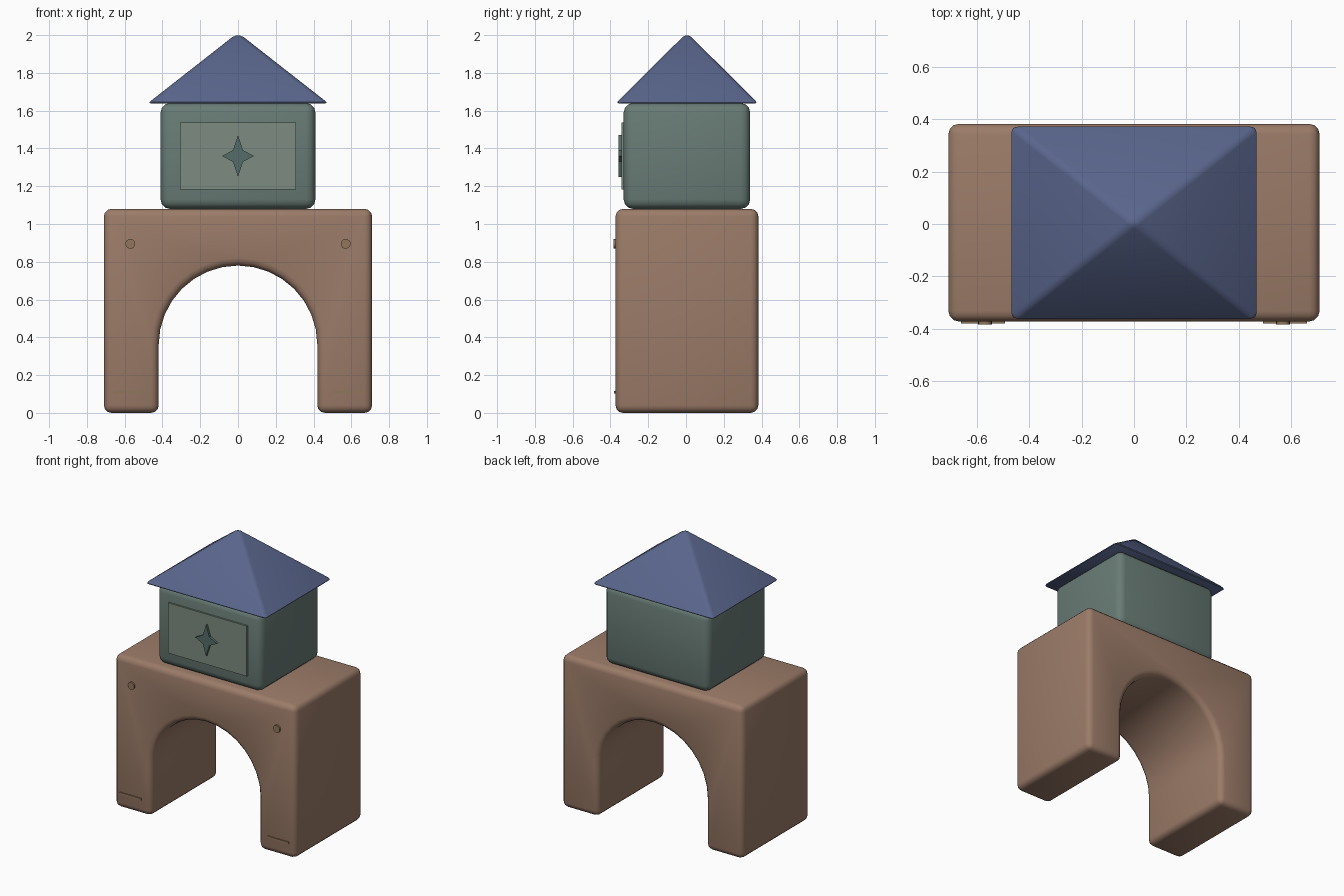
import bpy, math

if "Cube" in bpy.data.objects:
    bpy.data.objects.remove(bpy.data.objects["Cube"])

YC = 0.005  # depth centre of the blocks (front trims stick out)


def material(name, rgb):
    m = bpy.data.materials.new(name)
    m.diffuse_color = (*rgb, 1)
    m.use_nodes = True
    m.node_tree.nodes["Principled BSDF"].inputs["Base Color"].default_value = m.diffuse_color
    return m


BROWN = material("clay_brown", (0.33, 0.20, 0.14))
TAN = material("trim_tan", (0.28, 0.18, 0.11))
GREEN = material("sage_green", (0.14, 0.20, 0.18))
PALE = material("pale_sage", (0.20, 0.26, 0.22))
DARK = material("dark_sage", (0.09, 0.15, 0.14))
BLUE = material("slate_blue", (0.10, 0.13, 0.26))


def make(name, verts, faces, mat, bevel=0, segments=3):
    me = bpy.data.meshes.new(name)
    me.from_pydata(verts, [], faces)
    ob = bpy.data.objects.new(name, me)
    bpy.context.collection.objects.link(ob)
    me.materials.append(mat)
    bpy.context.view_layer.objects.active = ob
    for o in bpy.context.selected_objects:
        o.select_set(False)
    ob.select_set(True)
    if bevel:
        b = ob.modifiers.new("bevel", "BEVEL")
        b.width = bevel
        b.segments = segments
        b.limit_method = "ANGLE"
        b.angle_limit = math.radians(35)
        bpy.ops.object.modifier_apply(modifier="bevel")
    bpy.ops.object.shade_smooth_by_angle(angle=math.radians(35))
    return ob


def extrude(name, pts, y0, y1, mat, **kw):
    """Extrude an anticlockwise x,z outline from front y0 to back y1."""
    n = len(pts)
    verts = [(x, y, z) for y in (y0, y1) for x, z in pts]
    faces = [tuple(range(n)), tuple(range(2 * n - 1, n - 1, -1))]
    faces += [(i, i + n, (i + 1) % n + n, (i + 1) % n) for i in range(n)]
    return make(name, verts, faces, mat, **kw)


def rect(cx, cz, hx, hz):
    return [(cx - hx, cz - hz), (cx + hx, cz - hz), (cx + hx, cz + hz), (cx - hx, cz + hz)]


# Arch block: outer rectangle with a round-topped opening
R, SPRING, N = 0.42, 0.36, 16
arc = [(-R * math.cos(math.pi * i / N), SPRING + R * math.sin(math.pi * i / N)) for i in range(N + 1)]
outline = [(-0.71, 0), (-R, 0)] + arc + [(R, 0), (0.71, 0), (0.71, 1.08), (-0.71, 1.08)]
extrude("arch_block", outline, YC - 0.378, YC + 0.378, BROWN, bevel=0.04)

# Room block
extrude("room_block", rect(0, 1.36, 0.41, 0.28), YC - 0.335, YC + 0.335, GREEN, bevel=0.05)

# Front panel and four-pointed star
extrude("front_panel", rect(0, 1.36, 0.308, 0.178), -0.342, -0.32, PALE)
star = []
for i in range(8):
    a = math.pi * i / 4
    rx, rz = (0.085, 0.11) if i % 2 == 0 else (0.037, 0.043)
    star.append((rx * math.cos(a), 1.36 + rz * math.sin(a)))
extrude("star", star, -0.358, -0.335, DARK)

# Pyramid roof
hx, hy, zb = 0.479, 0.378, 1.638
make("roof",
     [(-hx, YC - hy, zb), (hx, YC - hy, zb), (hx, YC + hy, zb), (-hx, YC + hy, zb), (0, YC, 2.013)],
     [(3, 2, 1, 0), (0, 1, 4), (1, 2, 4), (2, 3, 4), (3, 0, 4)], BLUE, bevel=0.02)

# Pegs and foot grooves on both legs
for side, s in (("left", -1), ("right", 1)):
    peg = [(s * 0.57 + 0.026 * math.cos(math.tau * i / 16), 0.895 + 0.026 * math.sin(math.tau * i / 16))
           for i in range(16)]
    extrude(side + "_peg", peg, -0.384, -0.36, TAN)
    extrude(side + "_foot_line", rect(s * 0.578, 0.109, 0.084, 0.007), -0.38, -0.36, TAN)
